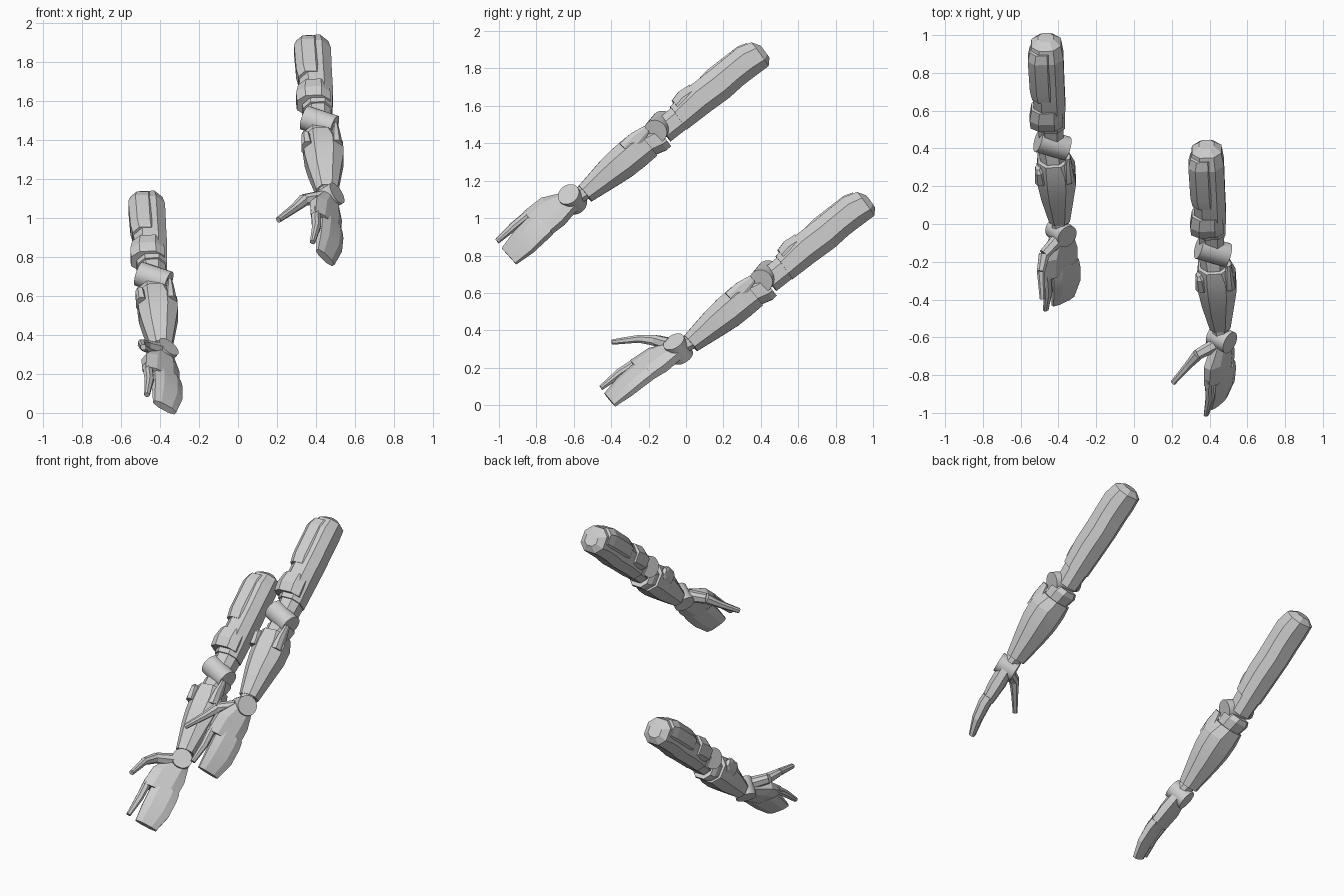
import bpy, bmesh
from math import radians
from mathutils import Vector, Matrix

cube = bpy.data.objects.get("Cube")
if cube:
    bpy.data.objects.remove(cube, do_unlink=True)

grey = bpy.data.materials.new("light_grey")
grey.use_nodes = True
GREY = (0.62, 0.62, 0.62, 1)
grey.diffuse_color = GREY
for node in grey.node_tree.nodes:
    if node.type == 'BSDF_PRINCIPLED':
        node.inputs["Base Color"].default_value = GREY
        node.inputs["Roughness"].default_value = 0.7


def frame(origin, axis, across=(1, 0, 0)):
    """Local z runs along axis, local x lies across it."""
    z = Vector(axis).normalized()
    x = Vector(across)
    x = (x - z * x.dot(z)).normalized()
    y = z.cross(x)
    m = Matrix((x, y, z)).transposed().to_4x4()
    m.translation = Vector(origin)
    return m


def finish(name, bm, matrix):
    bmesh.ops.recalc_face_normals(bm, faces=bm.faces)
    bm.transform(matrix)
    mesh = bpy.data.meshes.new(name)
    bm.to_mesh(mesh)
    bm.free()
    mesh.materials.append(grey)
    mesh.shade_smooth()
    mesh.set_sharp_from_angle(angle=radians(14))
    obj = bpy.data.objects.new(name, mesh)
    bpy.context.collection.objects.link(obj)
    return obj


def loft(name, matrix, sections, c=0.48):
    """Chamfered eight-sided tube through (along, x, y, half_x, half_y)."""
    bm = bmesh.new()
    shape = [(1, -c), (1, c), (c, 1), (-c, 1), (-1, c), (-1, -c), (-c, -1), (c, -1)]
    rings = [[bm.verts.new((cx + a * hx, cy + b * hy, t)) for a, b in shape]
             for t, cx, cy, hx, hy in sections]
    for r0, r1 in zip(rings, rings[1:]):
        for i in range(8):
            j = (i + 1) % 8
            bm.faces.new((r0[i], r0[j], r1[j], r1[i]))
    bm.faces.new(rings[0])
    bm.faces.new(rings[-1])
    return finish(name, bm, matrix)


def drum(name, centre, axis, radius, length):
    bm = bmesh.new()
    bmesh.ops.create_cone(bm, cap_ends=True, segments=28, radius1=radius,
                          radius2=radius, depth=length)
    return finish(name, bm, frame(centre, axis))


def bone(name, a, b, ra, rb):
    a, b = Vector(a), Vector(b)
    n = (b - a).length
    loft(name, frame(a, b - a, (0, 0, 1)), [(0, 0, 0, ra, ra), (n, 0, 0, rb, rb)])


def arm(side, shift, hand_dir, hand_across, thumb):
    shift = Vector(shift)
    place = lambda *p: Vector(p) + shift

    # Upper arm with its raised armour
    up = frame(place(.383, .419, 1.893), (.045, -.809, -.588))
    loft(side + "_upper_arm", up, [
        (0, 0, -.005, .04, .04), (.03, 0, 0, .078, .078), (.106, 0, .01, .088, .089),
        (.2, 0, .006, .087, .087), (.3, 0, -.002, .085, .09), (.43, 0, -.004, .084, .088),
        (.584, 0, -.02, .076, .076)])
    loft(side + "_shoulder_plate", up, [
        (.05, -.025, .03, .062, .06), (.1, -.03, .034, .07, .07),
        (.3, -.03, .03, .068, .068), (.36, -.025, .025, .064, .064)])
    loft(side + "_elbow_guard", up, [
        (.43, -.015, .02, .08, .07), (.5, -.02, .022, .088, .072),
        (.555, -.02, .015, .086, .062)])
    loft(side + "_upper_arm_neck", up, [
        (.57, 0, -.022, .07, .07), (.69, 0, -.028, .062, .068)])

    # Elbow joint
    drum(side + "_elbow_joint", place(.418, -.143, 1.488), (.9, -.25, -.3), .064, .165)

    # Forearm with pointed prongs around the elbow
    low = frame(place(.421, -.218, 1.429), (.08, -.763, -.646))
    loft(side + "_elbow_collar", low, [
        (-.075, 0, -.055, .06, .068), (-.045, 0, -.05, .075, .074), (.03, 0, -.03, .066, .07)])
    loft(side + "_forearm", low, [
        (.015, 0, -.028, .082, .086), (.09, .008, -.023, .102, .092),
        (.18, .007, -.022, .1, .09), (.27, .003, -.02, .086, .08),
        (.44, 0, -.02, .055, .054)])
    for s in (-1, 1):
        loft(side + ("_outer_prong" if s > 0 else "_inner_prong"), low, [
            (.0 - .03 * s, .082 * s, .03, .012, .022), (.05, .078 * s, .026, .022, .042),
            (.13, .075 * s, .02, .03, .045)])
    loft(side + "_wrist_neck", low, [(.42, 0, -.015, .042, .042), (.51, 0, 0, .042, .042)])

    # Wrist joint and hand
    wrist = place(.463, -.607, 1.10)
    hand = frame(wrist, hand_dir, hand_across)
    drum(side + "_wrist_joint", wrist, hand.col[1].xyz, .061, .115)
    loft(side + "_palm", hand, [
        (.01, 0, 0, .058, .044), (.12, -.025, 0, .104, .047), (.24, -.033, 0, .107, .035)])
    loft(side + "_grouped_fingers", hand, [
        (.2, 0, .003, .082, .036), (.25, 0, .004, .087, .036),
        (.35, 0, -.006, .086, .03), (.455, -.01, -.03, .068, .017)])
    loft(side + "_index_finger", hand, [
        (.2, -.115, 0, .024, .023), (.33, -.118, .002, .022, .021),
        (.45, -.13, -.018, .014, .012)])

    # Thumb chain
    radii = (.034, .029, .021, .014)
    for i in range(3):
        bone(side + "_thumb_" + ("base", "middle", "tip")[i],
             thumb[i], thumb[i + 1], radii[i], radii[i + 1])


arm("left", (0, 0, 0), (.03, -.76, -.65), (.6, .55, -.55),
    [(.43, -.64, 1.105), (.34, -.69, 1.092), (.29, -.745, 1.05), (.207, -.84, .99)])
arm("right", (-.85, .565, -.80), (.08, -.82, -.56), (.72, .5, -.3),
    [(-.41, -.09, .325), (-.475, -.16, .345), (-.493, -.25, .355), (-.485, -.397, .337)])
